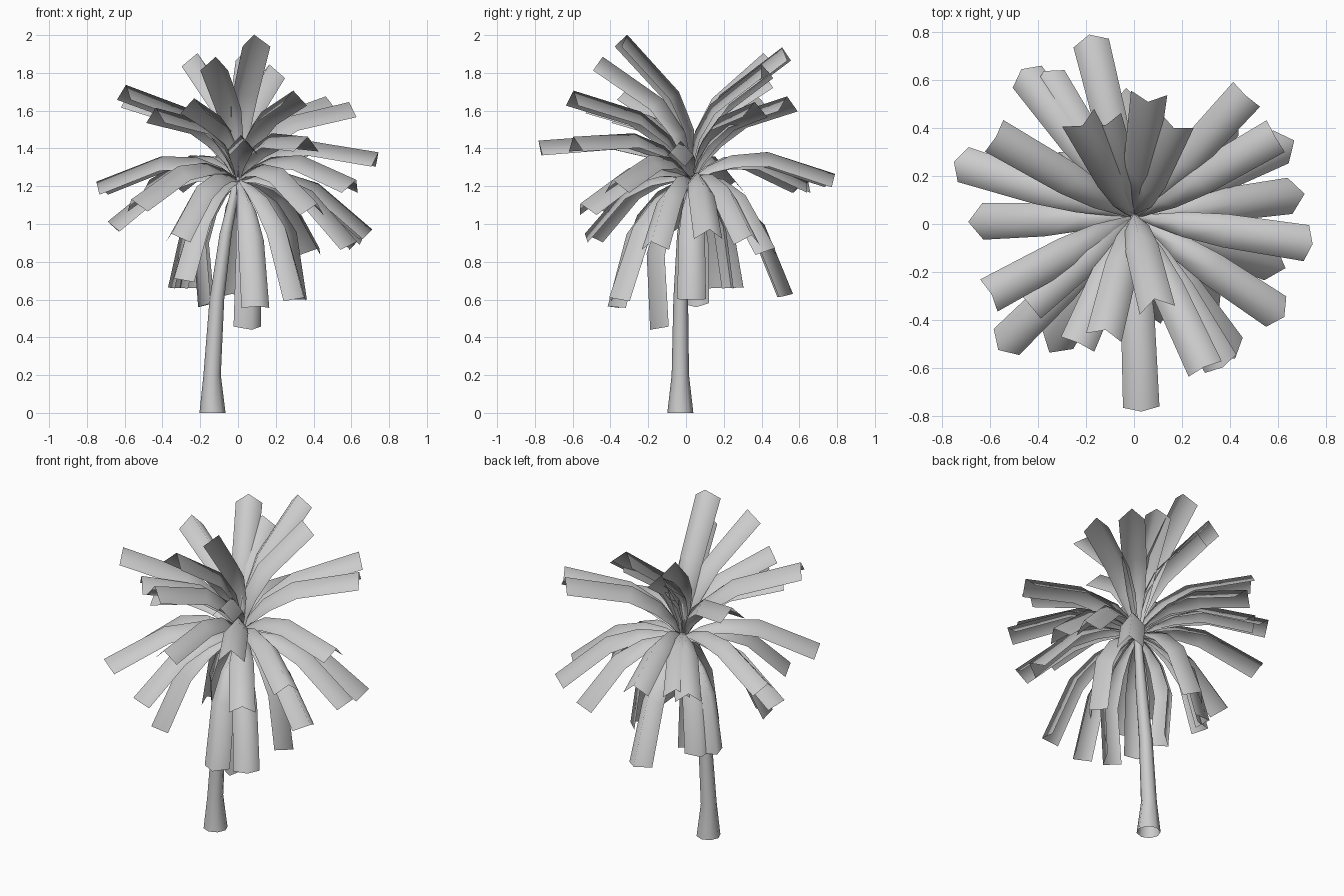
import bpy, bmesh, math
from mathutils import Vector

if "Cube" in bpy.data.objects:
    bpy.data.objects.remove(bpy.data.objects["Cube"])

grey = bpy.data.materials.new("pale_grey")
grey.diffuse_color = (0.6, 0.6, 0.6, 1)
grey.use_nodes = True
grey.node_tree.nodes["Principled BSDF"].inputs["Base Color"].default_value = grey.diffuse_color
CROWN = Vector((0, 0.03, 1.23))


def finish(name, bm):
    mesh = bpy.data.meshes.new(name)
    for f in bm.faces:
        f.smooth = True
    bm.to_mesh(mesh)
    bm.free()
    mesh.materials.append(grey)
    ob = bpy.data.objects.new(name, mesh)
    bpy.context.collection.objects.link(ob)
    return ob


def frond(name, tip):
    """Arched strip with a raised middle ridge, running from the crown to its tip."""
    chord = Vector(tip) - CROWN
    out = Vector((chord.x, chord.y, 0)).normalized()
    side = Vector((-out.y, out.x, 0))
    reach = chord.dot(out)
    bulge = (Vector((0, 0, 1)) * reach - out * chord.z).normalized()
    ctrl = CROWN + chord * 0.42 + bulge * 0.23
    end = CROWN + chord * 1.015
    bm = bmesh.new()
    prev = None
    for t, width, drop in ((0, 0.02, 0.015), (0.15, 0.055, 0.04), (0.33, 0.105, 0.065),
                           (0.58, 0.14, 0.078), (1, 0.152, 0.08)):
        p = CROWN * (1 - t) ** 2 + ctrl * 2 * t * (1 - t) + end * t * t
        tangent = ((ctrl - CROWN) * (1 - t) + (end - ctrl) * t).normalized()
        up = tangent.cross(side)
        if up.dot(bulge) < 0:
            up = -up
        ridge = p + up * drop * 0.5
        edge = p - up * drop * 0.5
        row = [bm.verts.new(v) for v in
               (edge - side * width / 2, ridge, edge + side * width / 2)]
        if prev:
            for i in (0, 1):
                bm.faces.new((prev[i], row[i], row[i + 1], prev[i + 1]))
        prev = row
    bm.normal_update()
    if sum(f.normal.dot(bulge) for f in bm.faces) < 0:
        bmesh.ops.reverse_faces(bm, faces=bm.faces)
    finish(name, bm)


# Trunk: eight-sided open tube, flared foot, leaning to the crown
SIDES = 8
bm = bmesh.new()
prev = None
for x, y, z, r in ((-0.135, -0.03, 0, 0.069), (-0.137, -0.03, 0.2, 0.046),
                   (-0.112, -0.028, 0.6, 0.039), (-0.065, -0.015, 0.95, 0.032),
                   (0, 0.03, 1.25, 0.02)):
    ring = [bm.verts.new((x + r * math.cos(a * math.tau / SIDES),
                          y + r * math.sin(a * math.tau / SIDES), z)) for a in range(SIDES)]
    if prev:
        for i in range(SIDES):
            j = (i + 1) % SIDES
            bm.faces.new((prev[i], prev[j], ring[j], ring[i]))
    prev = ring
finish("trunk", bm)

# Frond tips, grouped by how high they reach
groups = {
    "upright_frond": ((0.09, -0.33, 1.96), (-0.12, -0.45, 1.84), (-0.22, 0.42, 1.86),
                      (0.06, 0.52, 1.89), (0.17, 0.41, 1.80), (-0.12, 0.42, 1.75)),
    "raised_frond": ((-0.57, 0.36, 1.65), (-0.59, -0.29, 1.69), (-0.43, -0.33, 1.57),
                     (-0.23, -0.49, 1.62), (0.29, -0.59, 1.66), (0.58, 0.36, 1.60),
                     (0.46, 0.53, 1.63)),
    "level_frond": ((0.03, -0.76, 1.40), (-0.18, 0.76, 1.23), (-0.45, 0.62, 1.20),
                    (-0.36, 0.61, 1.20), (-0.72, 0.25, 1.19), (0.36, -0.58, 1.42),
                    (0.60, -0.37, 1.20), (0.72, -0.08, 1.34), (-0.54, -0.50, 1.10),
                    (0.40, -0.53, 1.08)),
    "drooping_frond": ((-0.65, 0.01, 0.99), (-0.33, -0.50, 0.93), (0.59, -0.17, 0.89),
                       (0.67, 0.12, 0.95), (0.63, 0.33, 0.92), (0.40, 0.44, 0.86)),
    "hanging_frond": ((0.06, -0.15, 0.46), (0.10, -0.37, 0.57), (0.32, -0.37, 0.61),
                      (0.32, 0.03, 0.61), (-0.03, 0.52, 0.63), (-0.31, -0.34, 0.71),
                      (-0.33, 0.20, 0.67), (-0.28, 0.27, 0.67), (-0.17, 0.05, 0.58)),
}
for name, tips in groups.items():
    for i, tip in enumerate(tips):
        frond(f"{name}_{i + 1}", tip)
